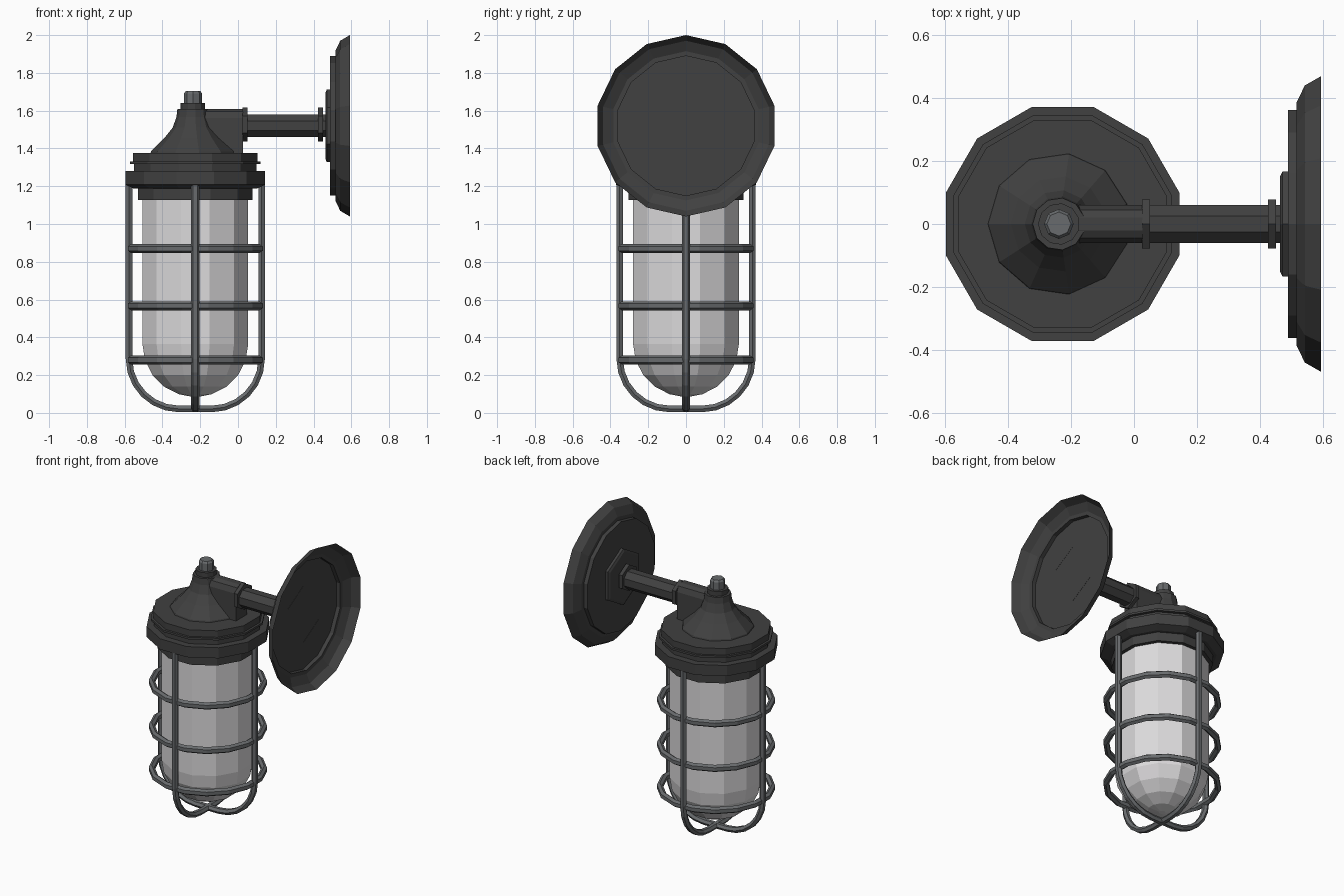
import bpy, bmesh, math
from mathutils import Matrix, Vector

if "Cube" in bpy.data.objects:
    bpy.data.objects.remove(bpy.data.objects["Cube"])

CX = -0.226      # lamp axis
ARM_Z = 1.52     # height of the wall arm


def material(name, rgb):
    m = bpy.data.materials.new(name)
    m.diffuse_color = (*rgb, 1)
    m.use_nodes = True
    m.node_tree.nodes["Principled BSDF"].inputs["Base Color"].default_value = m.diffuse_color
    return m


BLACK = material("black_metal", (0.052, 0.052, 0.052))
STEEL = material("grey_steel", (0.14, 0.148, 0.155))
GLASS = material("frosted_glass", (0.72, 0.71, 0.72))


def finish(name, bm, mat, matrix, recalc=True):
    if recalc:
        bmesh.ops.recalc_face_normals(bm, faces=bm.faces)
    me = bpy.data.meshes.new(name)
    bm.to_mesh(me)
    bm.free()
    me.materials.append(mat)
    ob = bpy.data.objects.new(name, me)
    ob.matrix_world = matrix
    bpy.context.collection.objects.link(ob)
    return ob


def skin(bm, rings, wrap=False):
    """Bridge equal-sized loops of points with quads."""
    loops = [[bm.verts.new(p) for p in r] for r in rings]
    pairs = list(zip(loops, loops[1:] + loops[:1]))
    for a, b in pairs if wrap else pairs[:-1]:
        n = len(a)
        for i in range(n):
            j = (i + 1) % n
            bm.faces.new((a[i], a[j], b[j], b[i]))
    return loops


def lathe(name, profile, sides, mat, matrix, flat=False, start=0.0,
          caps=(True, True), wrap=False):
    """Turn (radius, height) points; flat=True means radii measure to the flats."""
    k = 1 / math.cos(math.pi / sides) if flat else 1
    ph = start + (math.pi / sides if flat else 0)
    ang = [ph + 2 * math.pi * i / sides for i in range(sides)]
    bm = bmesh.new()
    loops = skin(bm, [[(r * k * math.cos(a), r * k * math.sin(a), h) for a in ang]
                      for r, h in profile], wrap)
    if not wrap:
        if caps[0]:
            bm.faces.new(loops[0][::-1])
        if caps[1]:
            bm.faces.new(loops[-1])
    return finish(name, bm, mat, matrix)


LAMP = Matrix.Translation((CX, 0, 0))
# local z -> world x, local x -> world -z
ARM = Matrix.Translation((0, 0, ARM_Z)) @ Matrix.Rotation(math.pi / 2, 4, 'Y')
COLLAR = Matrix.Translation((0, 0, 0.006)) @ ARM

# Cap: stepped twelve-sided rim with the lens collar beneath
lathe("cap_rim", [(0.304, 1.127), (0.304, 1.187), (0.325, 1.187), (0.37, 1.208),
                  (0.37, 1.28), (0.325, 1.28), (0.325, 1.318), (0.345, 1.318),
                  (0.345, 1.332), (0.33, 1.332), (0.33, 1.376)],
      12, BLACK, LAMP, flat=True)

# Flared dome and its neck
DOME = Matrix.Translation((-0.238, 0, 0))
lathe("cap_dome", [(0.226, 1.372), (0.222, 1.385), (0.152, 1.455), (0.108, 1.51),
                   (0.088, 1.566), (0.083, 1.608), (0.066, 1.608), (0.066, 1.64)],
      11, BLACK, DOME, start=math.pi)
lathe("top_bolt", [(0.047, 1.63), (0.047, 1.692), (0.038, 1.704)], 8, STEEL, DOME)

# Glass: cylinder ending in a half sphere
R = 0.28
glass = [(R, 1.16), (R, 0.365)]
glass += [(R * math.cos(t), 0.365 - R * math.sin(t))
          for t in (math.radians(a) for a in (18, 36, 54, 72, 86))]
lathe("glass_globe", glass, 12, GLASS, LAMP, flat=True)

# Cage hoops
hexa = [math.pi / 2 + i * math.pi / 3 for i in range(6)]
for i, z in enumerate((0.28, 0.567, 0.87)):
    lathe(f"cage_hoop_{i + 1}", [(0.34 + 0.02 * math.cos(a), z + 0.024 * math.sin(a))
                                 for a in hexa],
          16, STEEL, LAMP, flat=True, wrap=True)


# Cage bars: two crossed U-shaped rods
def cage_arch(name, turn):
    half, rad, low = 0.351, 0.265, 0.021
    right = [(half, 1.22)]
    for i in range(7):
        t = math.pi / 2 * i / 6
        right.append((half - rad + rad * math.cos(t), low + rad - rad * math.sin(t)))
    path = [Vector((x, 0, z)) for x, z in right]
    path += [Vector((-x, 0, z)) for x, z in reversed(right)]
    rings = []
    for i, p in enumerate(path):
        d = (path[min(i + 1, len(path) - 1)] - path[max(i - 1, 0)]).normalized()
        n = Vector((-d.z, 0, d.x))
        rings.append([p + n * 0.02 * math.sin(a) + Vector((0, 0.022 * math.cos(a), 0))
                      for a in (k * math.pi / 3 for k in range(6))])
    bm = bmesh.new()
    loops = skin(bm, rings)
    bm.faces.new(loops[0][::-1])
    bm.faces.new(loops[-1])
    finish(name, bm, STEEL, LAMP @ Matrix.Rotation(turn, 4, 'Z'))


cage_arch("cage_bars_side", 0)
cage_arch("cage_bars_front", math.pi / 2)

# Arm socket: slab with a rounded top growing out of the dome
section = [(-0.06, 1.36), (0.06, 1.36), (0.06, 1.56), (0.045, 1.595), (0.02, 1.609),
           (-0.02, 1.609), (-0.045, 1.595), (-0.06, 1.56)]
bm = bmesh.new()
ends = skin(bm, [[(x, y, z) for y, z in section] for x in (-0.22, 0.027)])
for e in ends:
    bm.faces.new(e)
finish("arm_socket", bm, BLACK, Matrix())

# Arm pipe with a hexagonal nut at each end
lathe("arm_pipe", [(0.06, 0.02), (0.06, 0.47)], 8, BLACK, ARM, flat=True)
for name, x in (("lamp_nut", 0.025), ("wall_nut", 0.424)):
    lathe(name, [(0.09, x), (0.09, x + 0.026)], 6, BLACK, COLLAR)

# Wall mount: hexagonal boss and a hollow fourteen-sided dish, open at the back
lathe("mount_boss", [(0.175, 0.463), (0.192, 0.47), (0.192, 0.489)], 6, BLACK, ARM,
      caps=(True, False))
lathe("wall_dish", [(0.37, 0.488), (0.37, 0.515), (0.395, 0.515), (0.45, 0.541),
                    (0.48, 0.592)], 14, BLACK, ARM, caps=(True, False))
